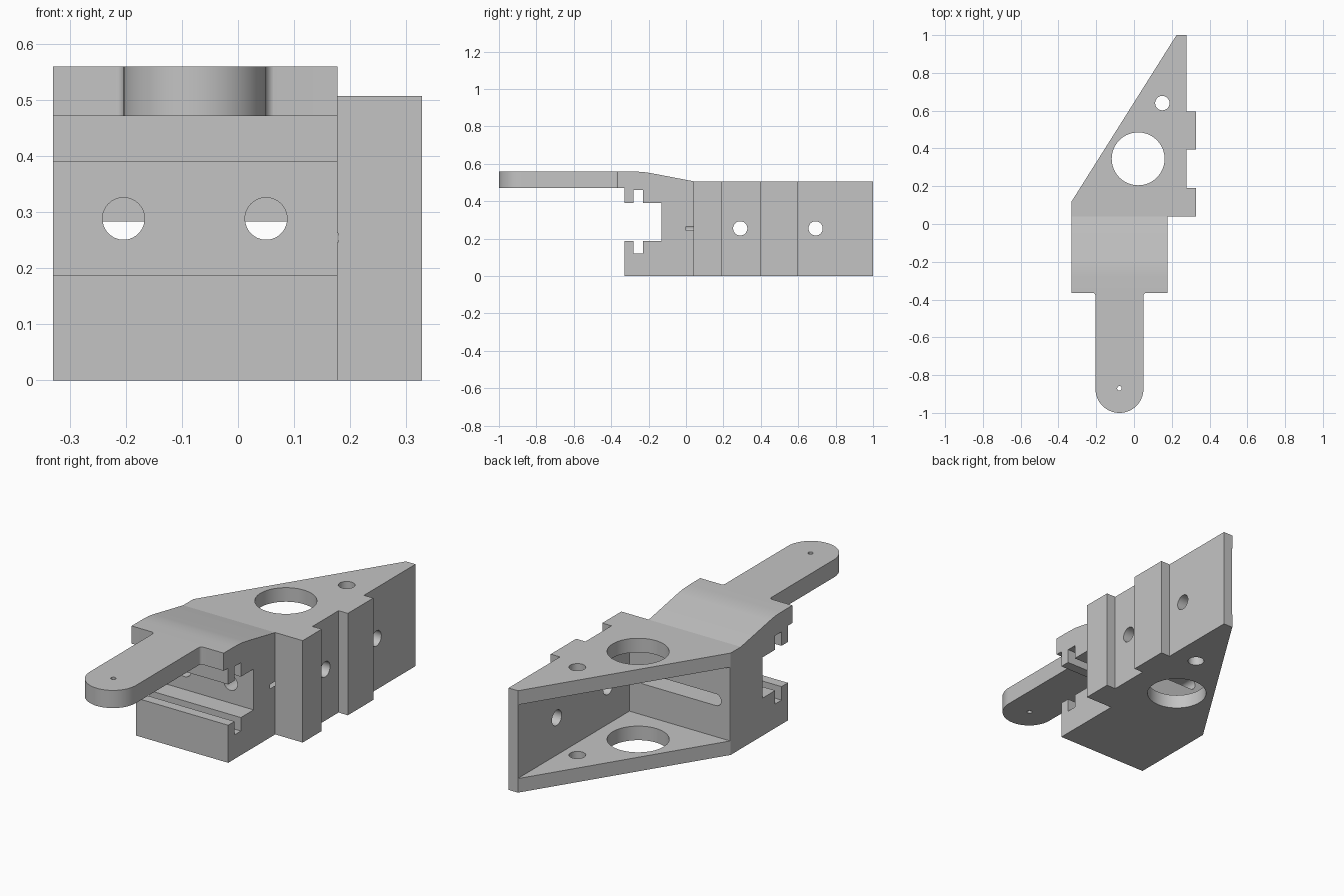
import bpy, bmesh
from math import sin, cos, pi, radians

cube = bpy.data.objects.get("Cube")
if cube:
    bpy.data.objects.remove(cube, do_unlink=True)

grey = bpy.data.materials.new("light grey")
grey.use_nodes = True
colour = (0.55, 0.55, 0.55, 1)
grey.diffuse_color = colour
grey.node_tree.nodes["Principled BSDF"].inputs["Base Color"].default_value = colour


def prism(name, outline, axis, lo, hi):
    """Extrude a 2D outline along an axis; the pair is xy, xz or yz."""
    place = {"x": lambda a, b, t: (t, a, b),
             "y": lambda a, b, t: (a, t, b),
             "z": lambda a, b, t: (a, b, t)}[axis]
    bm = bmesh.new()
    ends = [[bm.verts.new(place(a, b, t)) for a, b in outline] for t in (lo, hi)]
    n = len(outline)
    for ring in ends:
        bm.faces.new(ring)
    for i in range(n):
        j = (i + 1) % n
        bm.faces.new((ends[0][i], ends[0][j], ends[1][j], ends[1][i]))
    bmesh.ops.recalc_face_normals(bm, faces=bm.faces)
    mesh = bpy.data.meshes.new(name)
    bm.to_mesh(mesh)
    bm.free()
    mesh.materials.append(grey)
    obj = bpy.data.objects.new(name, mesh)
    bpy.context.collection.objects.link(obj)
    return obj


def arc(cx, cy, r, start, end, steps):
    angles = [radians(start + (end - start) * i / steps) for i in range(steps + 1)]
    return [(cx + r * cos(a), cy + r * sin(a)) for a in angles]


def circle(cx, cy, r):
    return arc(cx, cy, r, 0, 360, 64)[:-1]


def combine(target, other, operation):
    mod = target.modifiers.new(operation.lower(), "BOOLEAN")
    mod.operation = operation
    mod.solver = "EXACT"
    mod.object = other
    bpy.context.view_layer.objects.active = target
    bpy.ops.object.modifier_apply(modifier=mod.name)
    bpy.data.objects.remove(other, do_unlink=True)


# Plan outline: rounded tongue, block, stepped side rail and slanted rear
left, right, rail, pad, mid, half = -0.33, 0.177, 0.277, 0.328, -0.077, 0.127
f = 0.015
plan = arc(mid, -1 + half, half, 180, 360, 32)
plan += arc(mid + half + f, -0.365 - f, f, 180, 90, 6)
plan += [(right, -0.365), (right, 0.04), (pad, 0.04), (pad, 0.19), (rail, 0.19),
         (rail, 0.395), (pad, 0.395), (pad, 0.595), (rail, 0.595), (rail, 1),
         (0.225, 1), (left, 0.12), (left, -0.365)]
plan += arc(mid - half - f, -0.365 - f, f, 90, 0, 6)
bracket = prism("bracket", plan, "z", -0.1, 0.7)

# Side profile: T-slot channel in front, raised tongue and sloping top
profile = [(-0.33, 0), (1.1, 0), (1.1, 0.507), (0.04, 0.507), (-0.19, 0.551),
           (-0.23, 0.557), (-0.28, 0.559), (-1.1, 0.559), (-1.1, 0.471),
           (-0.33, 0.471), (-0.33, 0.39), (-0.28, 0.39), (-0.28, 0.46),
           (-0.23, 0.46), (-0.23, 0.39), (-0.13, 0.39), (-0.13, 0.187),
           (-0.23, 0.187), (-0.23, 0.12), (-0.28, 0.12), (-0.28, 0.187), (-0.33, 0.187)]
combine(bracket, prism("side_profile", profile, "x", -1, 1), "INTERSECT")

# Open pocket between the top and bottom plates
pocket = [(-1, 0.122), (0.226, 0.122), (0.226, 1.2), (-1, 1.2)]
combine(bracket, prism("pocket", pocket, "z", 0.07, 0.437), "DIFFERENCE")

# Vertical holes through both plates and the tongue
for x, y, r in ((0.022, 0.345, 0.14), (0.15, 0.64, 0.038), (mid, -0.87, 0.012)):
    combine(bracket, prism("plate_hole", circle(x, y, r), "z", -0.2, 0.8), "DIFFERENCE")

# Bolt holes through the side rail
for y in (0.29, 0.693):
    combine(bracket, prism("rail_hole", circle(y, 0.255, 0.038), "x", 0.15, 0.5), "DIFFERENCE")

# Rounded slot in the pocket wall, joined by two bolt holes from the channel
slot = arc(0.15, 0.254, 0.029, -90, 90, 32) + arc(-0.25, 0.254, 0.029, 90, 270, 32)
combine(bracket, prism("wall_slot", slot, "y", 0, 0.2), "DIFFERENCE")
for x in (-0.204, 0.05):
    combine(bracket, prism("channel_hole", circle(x, 0.288, 0.0375), "y", -0.2, 0.03), "DIFFERENCE")

# Smooth the round surfaces, keep the machined edges crisp
bpy.ops.object.select_all(action="DESELECT")
bracket.select_set(True)
bpy.context.view_layer.objects.active = bracket
bpy.ops.object.shade_smooth_by_angle(angle=radians(16 / 2 + 2))
